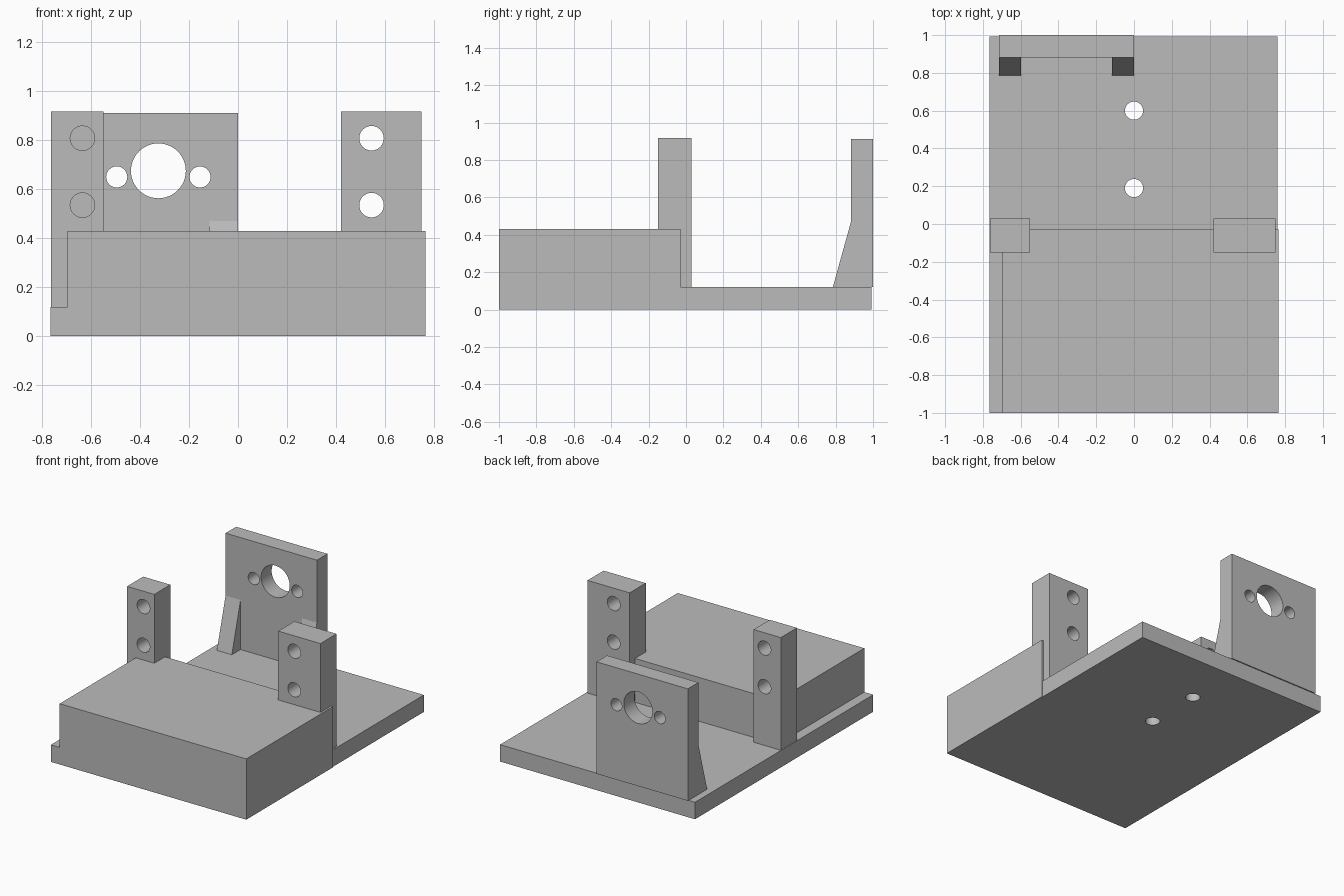
import bpy, bmesh, math
from mathutils import Matrix

cube = bpy.data.objects.get("Cube")
if cube:
    bpy.data.objects.remove(cube, do_unlink=True)

grey = bpy.data.materials.new("plain grey")
grey.use_nodes = True
grey.diffuse_color = (0.5, 0.5, 0.5, 1)
grey.node_tree.nodes["Principled BSDF"].inputs["Base Color"].default_value = (0.5, 0.5, 0.5, 1)


def finish(name, bm):
    bmesh.ops.recalc_face_normals(bm, faces=bm.faces)
    mesh = bpy.data.meshes.new(name)
    bm.to_mesh(mesh)
    bm.free()
    mesh.materials.append(grey)
    obj = bpy.data.objects.new(name, mesh)
    bpy.context.collection.objects.link(obj)
    return obj


def prism(name, profile, x0, x1):
    """Extrude a (y, z) profile from x0 to x1."""
    bm = bmesh.new()
    face = bm.faces.new([bm.verts.new((x0, y, z)) for y, z in profile])
    new = bmesh.ops.extrude_face_region(bm, geom=[face])["geom"]
    moved = [v for v in new if isinstance(v, bmesh.types.BMVert)]
    bmesh.ops.translate(bm, verts=moved, vec=(x1 - x0, 0, 0))
    return finish(name, bm)


def box(name, x0, x1, y0, y1, z0, z1):
    return prism(name, [(y0, z0), (y1, z0), (y1, z1), (y0, z1)], x0, x1)


def drill(obj, holes, axis):
    """Cut round holes (x, y, z, radius) through a part along y or z."""
    turn = Matrix.Rotation(math.pi / 2, 4, "X") if axis == "y" else Matrix()
    for x, y, z, radius in holes:
        bm = bmesh.new()
        bmesh.ops.create_cone(bm, cap_ends=True, segments=48, radius1=radius, radius2=radius,
                              depth=0.5, matrix=Matrix.Translation((x, y, z)) @ turn)
        cutter = finish("hole_cutter", bm)
        cutter.hide_render = True
        mod = obj.modifiers.new("hole", "BOOLEAN")
        mod.operation, mod.solver, mod.object = "DIFFERENCE", "EXACT", cutter
        bpy.context.view_layer.objects.active = obj
        bpy.ops.object.modifier_apply(modifier=mod.name)
        bpy.data.objects.remove(cutter, do_unlink=True)
    bpy.ops.object.select_all(action="DESELECT")
    obj.select_set(True)
    bpy.context.view_layer.objects.active = obj
    bpy.ops.object.shade_smooth_by_angle(angle=math.radians(30))


# Base plate with two bolt holes
base = box("base_plate", -0.765, 0.76, -1, 0.992, 0, 0.12)
drill(base, [(0, y, 0.06, 0.048) for y in (0.19, 0.6)], "z")

# Raised front block
box("front_block", -0.695, 0.765, -1, -0.03, 0, 0.43)

# Two upright posts, each with two holes
for name, x0, x1, hole_x in (("right_post", -0.763, -0.55, -0.635),
                             ("left_post", 0.42, 0.75, 0.545)):
    post = box(name, x0, x1, -0.15, 0.03, 0.12, 0.917)
    drill(post, [(hole_x, -0.06, z, 0.05) for z in (0.535, 0.808)], "y")

# Rear mounting plate: a large bore between two screw holes
plate = box("mounting_plate", -0.715, 0, 0.882, 1, 0.12, 0.912)
drill(plate, [(-0.325, 0.94, 0.675, 0.112),
              (-0.495, 0.94, 0.65, 0.043),
              (-0.155, 0.94, 0.65, 0.043)], "y")

# Tapered gussets in front of the mounting plate
for name, x0 in (("outer_gusset", -0.715), ("inner_gusset", -0.117)):
    prism(name, [(0.785, 0.12), (0.882, 0.12), (0.882, 0.47)], x0, x0 + 0.117)
